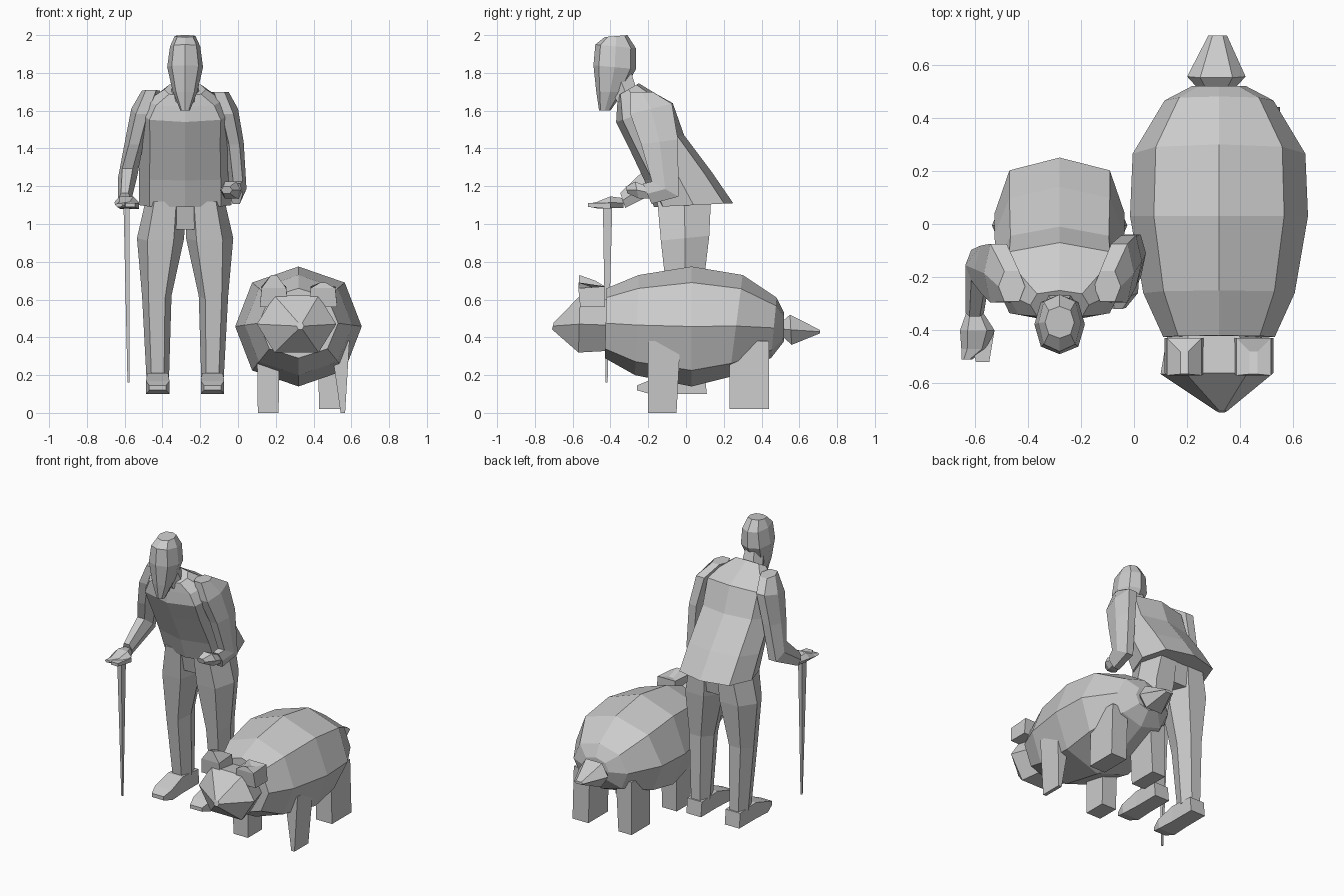
import bpy, bmesh
from math import cos, sin, pi, copysign
from mathutils import Vector


def loft(name, rings, n=8, sq=0.85, mirror=None):
    """Each ring: (centre x, half width, y and z of one edge, y and z of the opposite edge).
    n=4 gives box sections. mirror = x to reflect about, returns the reflected twin."""
    bm = bmesh.new()
    loops = []
    for cx, rx, y0, z0, y1, z1 in rings:
        if mirror is not None:
            cx = 2 * mirror - cx
        mid = Vector((cx, (y0 + y1) / 2, (z0 + z1) / 2))
        half = Vector((0, (y1 - y0) / 2, (z1 - z0) / 2))
        loop = []
        for k in range(n):
            a = 2 * pi * k / n + (pi / 4 if n == 4 else 0)
            p = 0 if n == 4 else sq
            c, s = [copysign(abs(t) ** p, t) if abs(t) > 1e-6 else 0 for t in (cos(a), sin(a))]
            loop.append(bm.verts.new(mid + Vector((rx * c, 0, 0)) + half * s))
        loops.append(loop)
    for a, b in zip(loops, loops[1:]):
        for k in range(n):
            j = (k + 1) % n
            bm.faces.new((a[k], a[j], b[j], b[k]))
    bm.faces.new(loops[0])
    bm.faces.new(loops[-1])
    bmesh.ops.recalc_face_normals(bm, faces=bm.faces)
    me = bpy.data.meshes.new(name)
    bm.to_mesh(me)
    bm.free()
    ob = bpy.data.objects.new(name, me)
    bpy.context.collection.objects.link(ob)
    return ob


MX = -0.28   # centre line of the man
PX = 0.32    # centre line of the pig

# Head, leaning forward
loft("man_head", [
    (MX, .025, -.46, 1.60, -.40, 1.60),
    (MX, .065, -.475, 1.70, -.33, 1.70),
    (MX, .095, -.49, 1.84, -.265, 1.82),
    (MX, .08, -.48, 1.95, -.265, 1.93),
    (MX, .055, -.43, 1.99, -.31, 2.00)])
loft("man_neck", [
    (MX, .08, -.37, 1.64, -.25, 1.70),
    (MX, .06, -.42, 1.74, -.28, 1.80)], n=6)

# Jacket, flared at the hem
loft("jacket", [
    (MX, .245, -.17, 1.09, .25, 1.11),
    (MX, .245, -.22, 1.23, .14, 1.27),
    (MX, .24, -.31, 1.42, -.01, 1.47),
    (MX, .245, -.37, 1.54, -.07, 1.64),
    (MX, .20, -.365, 1.62, -.16, 1.69),
    (MX, .11, -.36, 1.68, -.25, 1.745)], sq=0.75)

# Arm resting at the hip
loft("hip_arm", [
    (-.10, .05, -.30, 1.70, -.17, 1.70),
    (-.055, .055, -.31, 1.58, -.06, 1.64),
    (-.02, .05, -.25, 1.42, -.03, 1.45),
    (.0, .045, -.19, 1.23, -.03, 1.14),
    (-.01, .035, -.23, 1.22, -.18, 1.10)], n=6)
loft("hip_hand", [
    (-.01, .03, -.20, 1.20, -.18, 1.13),
    (-.04, .055, -.27, 1.23, -.25, 1.13),
    (-.06, .03, -.32, 1.20, -.31, 1.16)], n=6)

# Arm reaching to the cane
loft("cane_arm", [
    (-.46, .05, -.30, 1.71, -.17, 1.70),
    (-.51, .055, -.31, 1.58, -.06, 1.64),
    (-.55, .05, -.27, 1.42, -.07, 1.44),
    (-.585, .05, -.22, 1.30, -.09, 1.19),
    (-.60, .035, -.35, 1.17, -.32, 1.08)], n=6)
loft("cane_hand", [
    (-.60, .03, -.33, 1.14, -.33, 1.08),
    (-.59, .065, -.40, 1.15, -.40, 1.08),
    (-.60, .05, -.47, 1.12, -.47, 1.08),
    (-.63, .02, -.51, 1.11, -.51, 1.09)], n=6)

# Cane
loft("cane_shaft", [
    (-.58, .005, -.425, .16, -.415, .16),
    (-.59, .016, -.44, 1.10, -.39, 1.10)], n=4)
loft("cane_handle", [
    (-.57, .025, -.52, 1.09, -.52, 1.11),
    (-.575, .05, -.40, 1.08, -.40, 1.11)], n=4)

# Trousers and shoes
for side, m in (("left", None), ("right", MX)):
    loft(side + "_trouser_leg", [
        (-.385, .105, -.17, 1.12, .15, 1.12),
        (-.41, .125, -.15, .91, .14, .94),
        (-.43, .078, -.11, .60, .10, .64),
        (-.425, .06, -.06, .19, .10, .19)], n=6, mirror=m)
    loft(side + "_shoe", [
        (-.425, .055, .11, .10, .10, .20),
        (-.425, .055, -.07, .10, -.07, .21),
        (-.425, .062, -.19, .10, -.20, .17),
        (-.425, .045, -.26, .12, -.26, .145)], n=4, mirror=m)
loft("trouser_seat", [
    (MX, .19, -.13, .97, .12, .97),
    (MX, .21, -.17, 1.13, .15, 1.13)], n=6)

# Pig body
loft("pig_body", [
    (PX, .21, -.43, .29, -.42, .66),
    (PX, .285, -.27, .20, -.25, .73),
    (PX, .335, .03, .14, .03, .775),
    (PX, .325, .23, .19, .30, .73),
    (PX, .205, .45, .29, .48, .61),
    (PX, .10, .52, .38, .52, .53)], sq=0.9)

# Pig head and ears
loft("pig_head", [
    (PX - .02, .175, -.42, .31, -.42, .62),
    (PX - .01, .21, -.57, .30, -.56, .64),
    (PX + .01, .02, -.71, .44, -.70, .48)], n=6)
for side, x, top in (("left", .19, .73), ("right", .45, .69)):
    loft("pig_" + side + "_ear", [
        (x, .075, -.56, .56, -.43, .56),
        (x, .065, -.57, .66, -.43, .67),
        (x, .015, -.565, top, -.48, top - .03)], n=4)

# Pig tail
loft("pig_tail", [
    (.31, .06, .50, .41, .50, .48),
    (.31, .11, .56, .35, .55, .53),
    (.315, .035, .71, .42, .71, .44)], n=6)

# Pig legs
loft("pig_left_front_leg", [
    (.16, .055, -.20, 0, -.05, 0),
    (.16, .06, -.20, .38, -.04, .38)], n=4)
loft("pig_right_front_leg", [
    (.555, .012, -.20, 0, -.05, 0),
    (.54, .05, -.20, .38, -.03, .38)], n=4)
loft("pig_left_back_leg", [
    (.16, .05, .23, .02, .43, .02),
    (.17, .06, .23, .38, .43, .38)], n=4)
loft("pig_right_back_leg", [
    (.49, .06, .23, .02, .44, .02),
    (.48, .06, .23, .38, .44, .38)], n=4)
